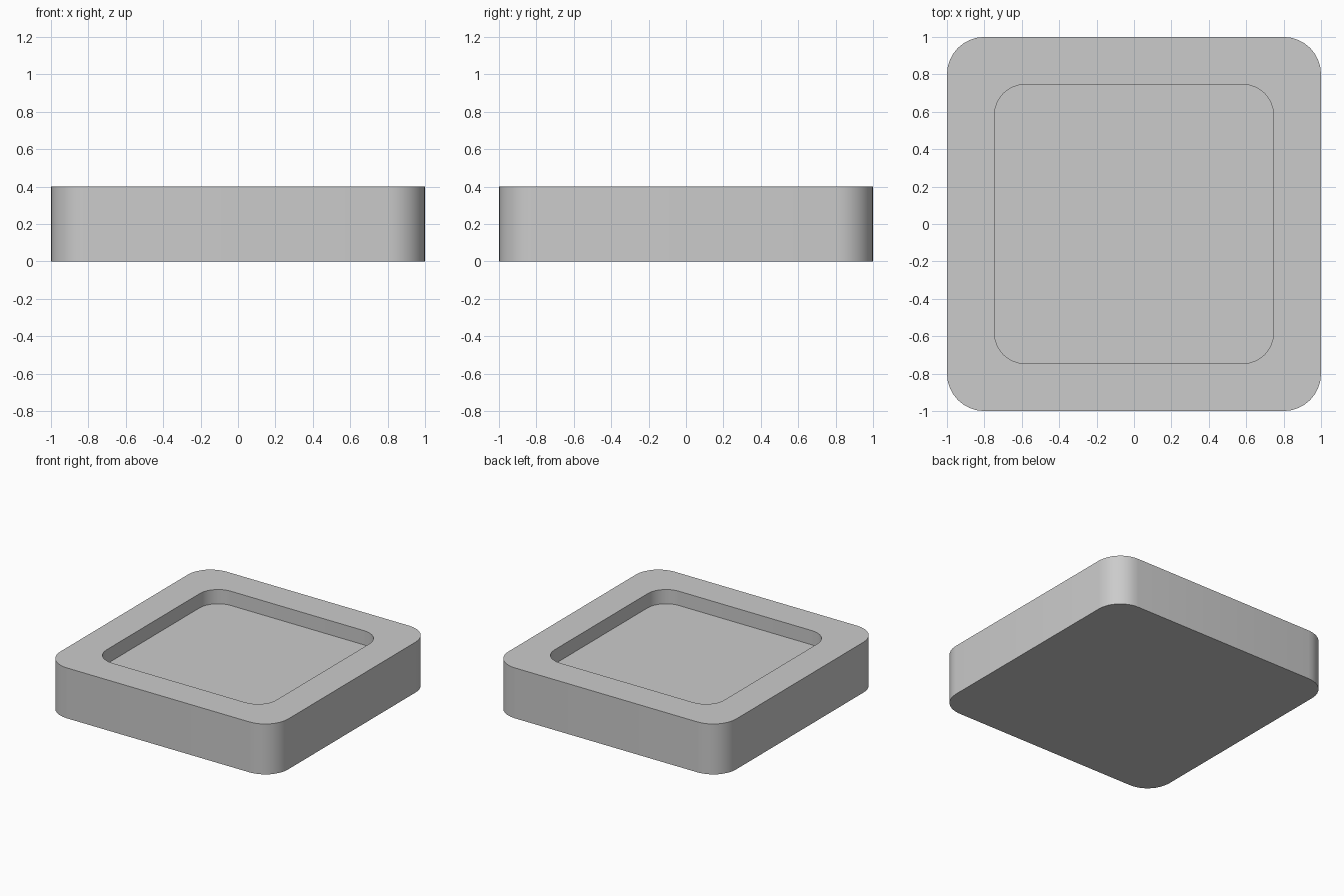
import bpy, bmesh
from math import sin, cos, pi

if "Cube" in bpy.data.objects:
    bpy.data.objects.remove(bpy.data.objects["Cube"])

SEG = 8  # segments per rounded corner


def rounded_loop(bm, half, radius, z):
    """Ring of vertices along a rounded square."""
    c = half - radius
    ring = []
    for q, (sx, sy) in enumerate([(1, 1), (-1, 1), (-1, -1), (1, -1)]):
        for i in range(SEG + 1):
            a = (q + i / SEG) * pi / 2
            ring.append(bm.verts.new((sx * c + radius * cos(a),
                                      sy * c + radius * sin(a), z)))
    return ring


def bridge(bm, a, b):
    n = len(a)
    for i in range(n):
        j = (i + 1) % n
        bm.faces.new((a[i], a[j], b[j], b[i]))


# Square tray: outer wall, flat rim, recess wall and recess floor
bm = bmesh.new()
rings = [rounded_loop(bm, half, r, z) for half, r, z in (
    (1.0, 0.2, 0.0),
    (1.0, 0.2, 0.4),
    (0.745, 0.16, 0.4),
    (0.745, 0.16, 0.287),
)]
for lower, upper in zip(rings, rings[1:]):
    bridge(bm, lower, upper)
bm.faces.new(rings[0][::-1])
bm.faces.new(rings[-1])
bmesh.ops.recalc_face_normals(bm, faces=bm.faces)

mesh = bpy.data.meshes.new("square_tray")
bm.to_mesh(mesh)
bm.free()
tray = bpy.data.objects.new("square_tray", mesh)
bpy.context.collection.objects.link(tray)

# Smooth corners, sharp rims
bpy.context.view_layer.objects.active = tray
tray.select_set(True)
bpy.ops.object.shade_smooth_by_angle(angle=pi / 6)
